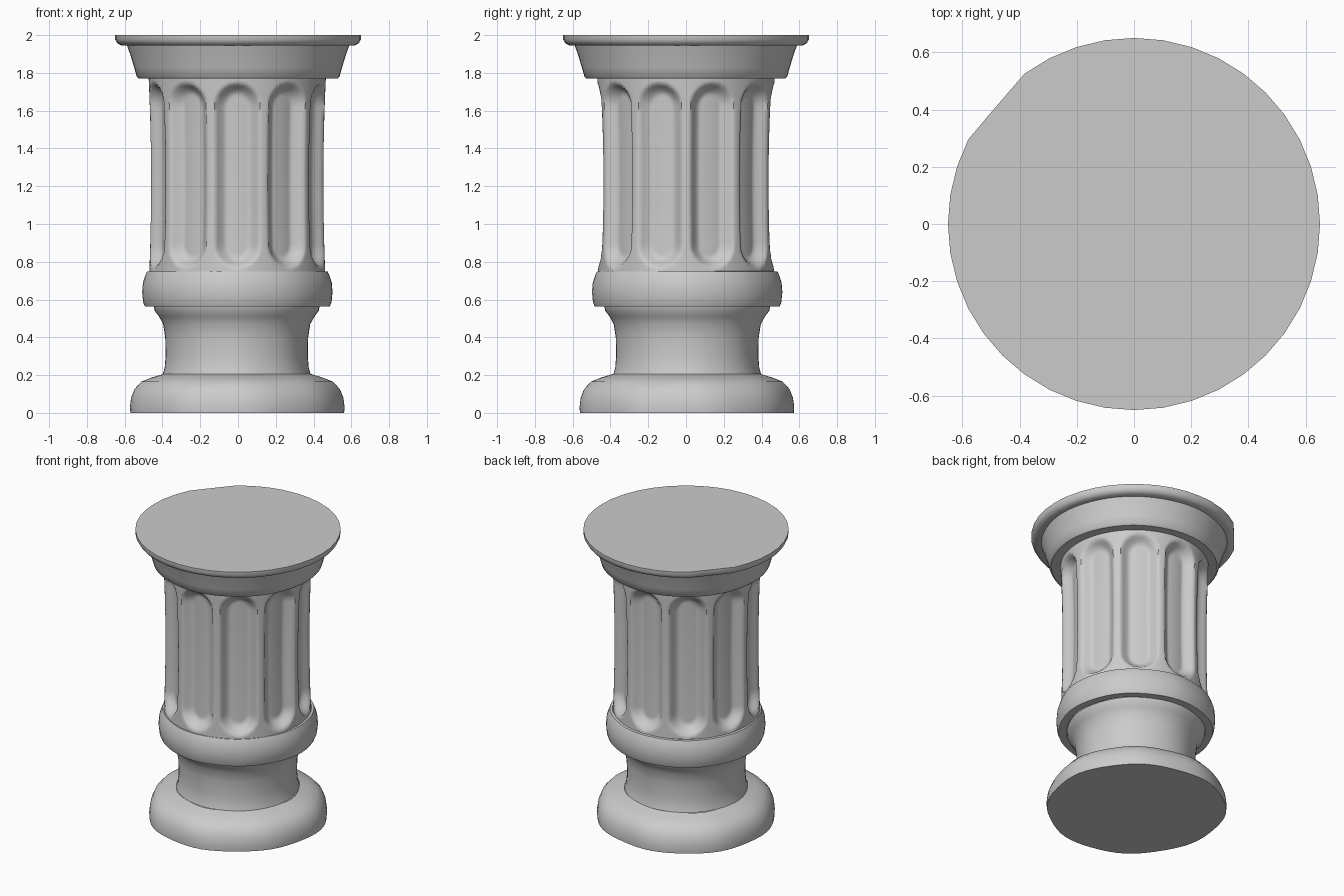
import bpy, bmesh
from math import sin, cos, pi, radians, hypot

if "Cube" in bpy.data.objects:
    bpy.data.objects.remove(bpy.data.objects["Cube"])

FLUTES = 10


def lathe(name, rings, sides, radius_at, offset=(0, 0), cap=None, angle=40):
    """Stack rings of (radius, z); radius_at(r, z, a) shapes each vertex."""
    bm = bmesh.new()
    grid = []
    for r, z in rings:
        row = []
        for i in range(sides):
            a = 2 * pi * i / sides
            q = radius_at(r, z, a)
            row.append(bm.verts.new((q * cos(a) + offset[0], q * sin(a) + offset[1], z)))
        grid.append(row)
    for lo, hi in zip(grid, grid[1:]):
        for i in range(sides):
            j = (i + 1) % sides
            bm.faces.new((lo[i], lo[j], hi[j], hi[i]))
    if cap == "bottom":
        bm.faces.new(grid[0][::-1])
    if cap == "top":
        bm.faces.new(grid[-1])
    mesh = bpy.data.meshes.new(name)
    bm.to_mesh(mesh)
    bm.free()
    ob = bpy.data.objects.new(name, mesh)
    bpy.context.collection.objects.link(ob)
    bpy.ops.object.select_all(action='DESELECT')
    ob.select_set(True)
    bpy.context.view_layer.objects.active = ob
    bpy.ops.object.shade_smooth_by_angle(angle=radians(angle))
    return ob


# Gentle weathering, strongest near the foot
def worn(amount):
    return lambda r, z, a: r + amount * (0.6 * sin(3 * a + 0.7) + 0.5 * sin(8 * a + 4 * z))


# Stadium-shaped flutes pressed into the shaft
def fluted(r, z, a):
    step = 2 * pi / FLUTES
    t = (a + pi / 2 + step / 2) % step - step / 2
    half, z0, z1 = 0.122, 0.77, 1.745
    zc = min(max(z, z0 + half), z1 - half)
    d = hypot(t * r, z - zc)
    s = min(max((half - d) / 0.065, 0), 1)
    return r - 0.06 * s * (1.6 - 0.6 * s * s) if s < 1 else r - 0.06


# Lip with one chipped stretch of rim
def chipped(r, z, a):
    mid, half = radians(139.2), radians(13.2)
    d = abs(a - mid)
    return r * cos(half) / cos(d) if d < half else r


# Foot cushion
lathe("foot", [(0.565, 0), (0.567, 0.03), (0.56, 0.08), (0.542, 0.125), (0.505, 0.165),
               (0.45, 0.187), (0.39, 0.205)], 64, worn(0.009), (-0.008, 0.008), "bottom")

# Narrow neck flaring out under the band
lathe("neck", [(0.39, 0.205), (0.38, 0.24), (0.375, 0.3), (0.377, 0.4), (0.388, 0.47),
               (0.41, 0.51), (0.433, 0.54), (0.438, 0.563)], 64, worn(0.003), (-0.008, 0.008))

# Raised band below the shaft
lathe("band", [(0.438, 0.563), (0.488, 0.563), (0.497, 0.585), (0.503, 0.64), (0.499, 0.69),
               (0.486, 0.73), (0.478, 0.748), (0.462, 0.75)], 64, worn(0.004), (-0.005, 0.008))


# Fluted shaft, slightly waisted
def shaft_radius(z):
    t = (z - 1.22) / 0.55
    return 0.456 + 0.013 * t * t


rows = 70
shaft_z = [0.748 + (1.772 - 0.748) * k / rows for k in range(rows + 1)]
lathe("fluted_shaft", [(shaft_radius(z), z) for z in shaft_z], 240, fluted, (-0.004, 0), None, 50)

# Flared capital
lathe("capital", [(0.46, 1.77), (0.525, 1.77), (0.536, 1.78), (0.55, 1.83), (0.568, 1.89),
                  (0.587, 1.945)], 64, worn(0.002))

# Top slab with rolled lip
lathe("top_slab", [(0.58, 1.945), (0.618, 1.945), (0.638, 1.955), (0.65, 1.975), (0.65, 2.0)],
      40, chipped, (0, 0), "top")
